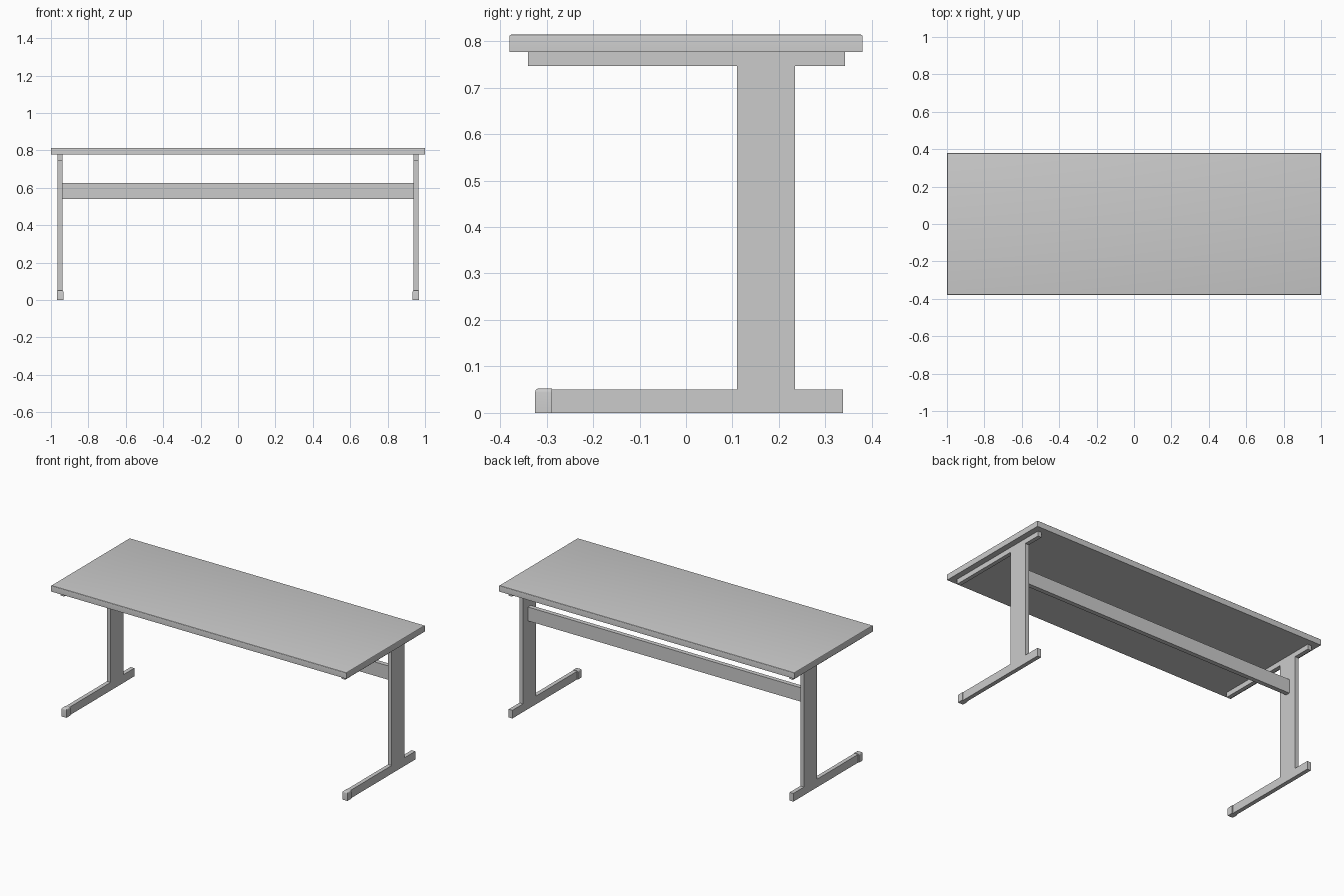
import bpy, bmesh

if "Cube" in bpy.data.objects:
    bpy.data.objects.remove(bpy.data.objects["Cube"])


def box(name, x, y, z, bevel=0.0, pick=None, segments=3):
    """Box from (min, max) ranges; edges accepted by pick() get rounded."""
    bm = bmesh.new()
    bmesh.ops.create_cube(bm, size=1)
    for v in bm.verts:
        v.co = [r[0] + (c + 0.5) * (r[1] - r[0]) for c, r in zip(v.co, (x, y, z))]
    if bevel:
        edges = [e for e in bm.edges if pick((e.verts[0].co + e.verts[1].co) / 2, e)]
        bmesh.ops.bevel(bm, geom=edges, offset=bevel, segments=segments,
                        profile=0.5, affect='EDGES')
    return finish(name, bm)


def finish(name, bm):
    bmesh.ops.recalc_face_normals(bm, faces=bm.faces)
    mesh = bpy.data.meshes.new(name)
    bm.to_mesh(mesh)
    bm.free()
    ob = bpy.data.objects.new(name, mesh)
    bpy.context.collection.objects.link(ob)
    bpy.context.view_layer.objects.active = ob
    ob.select_set(True)
    bpy.ops.object.shade_smooth_by_angle()
    ob.select_set(False)
    return ob


def leg_frame(name, x0, x1):
    """Foot, column and top rail as one flush extruded outline (y, z)."""
    outline = [(-0.29, 0), (0.338, 0), (0.338, 0.05), (0.235, 0.05),
               (0.235, 0.747), (0.342, 0.747), (0.342, 0.777), (-0.34, 0.777),
               (-0.34, 0.747), (0.11, 0.747), (0.11, 0.05), (-0.29, 0.05)]
    bm = bmesh.new()
    face = bm.faces.new([bm.verts.new((x0, y, z)) for y, z in outline])
    ext = bmesh.ops.extrude_face_region(bm, geom=[face], use_keep_orig=True)
    for v in ext['geom']:
        if isinstance(v, bmesh.types.BMVert):
            v.co.x = x1
    return finish(name, bm)


# Table top with softened upper rim
box("table_top", (-1, 1), (-0.38, 0.38), (0.777, 0.814), 0.004,
    lambda m, e: m.z > 0.813)

# Side frames with a rounded cap on each front foot end
for side, s in (("left", -1), ("right", 1)):
    leg_frame(side + "_leg_frame", s * 0.939, s * 0.964)
    box(side + "_foot_cap", sorted((s * 0.934, s * 0.969)), (-0.325, -0.288),
        (0, 0.053), 0.009,
        lambda m, e: m.z > 0.052 and m.y < -0.289)

# Cross beam between the columns
box("cross_beam", (-0.94, 0.94), (0.16, 0.188), (0.54, 0.625))
